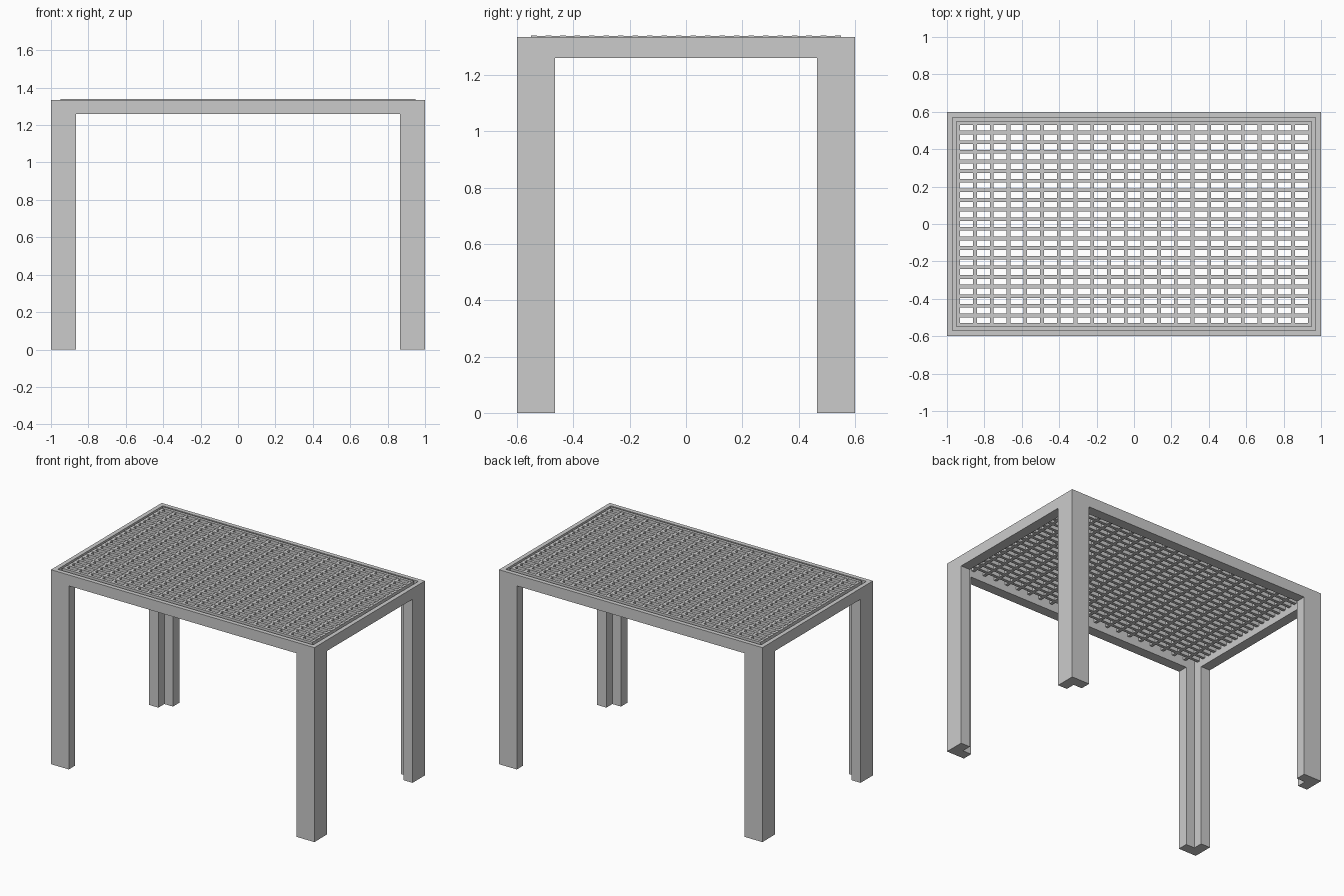
import bpy, bmesh

if "Cube" in bpy.data.objects:
    bpy.data.objects.remove(bpy.data.objects["Cube"])

TOP = 1.335      # frame top
GRID_TOP = 1.34  # slats stand slightly proud of the frame


def box(bm, x0, x1, y0, y1, z0, z1):
    v = [bm.verts.new((x, y, z)) for z in (z0, z1)
         for x, y in ((x0, y0), (x1, y0), (x1, y1), (x0, y1))]
    for f in ((3, 2, 1, 0), (4, 5, 6, 7), (0, 1, 5, 4),
              (1, 2, 6, 5), (2, 3, 7, 6), (3, 0, 4, 7)):
        bm.faces.new([v[i] for i in f])


def finish(bm, name):
    bmesh.ops.recalc_face_normals(bm, faces=bm.faces)
    mesh = bpy.data.meshes.new(name)
    bm.to_mesh(mesh)
    bm.free()
    obj = bpy.data.objects.new(name, mesh)
    bpy.context.collection.objects.link(obj)
    return obj


# Rim: stepped section swept round the rectangle (inset, height)
section = [(0, 1.26), (0, TOP), (0.03, TOP), (0.03, 1.305), (0.07, 1.305), (0.07, 1.26)]
bm = bmesh.new()
rings = [[bm.verts.new((sx * (1 - d), sy * (0.6 - d), z))
          for sx, sy in ((-1, -1), (1, -1), (1, 1), (-1, 1))] for d, z in section]
for i, ring in enumerate(rings):
    nxt = rings[(i + 1) % len(rings)]
    for k in range(4):
        m = (k + 1) % 4
        bm.faces.new((ring[k], ring[m], nxt[m], nxt[k]))
finish(bm, "table_rim")

# Legs: L-shaped angle profile, open towards the inside
W, T = 0.135, 0.07
profile = [(0, 0), (W, 0), (W, T), (T, T), (T, W), (0, W)]
for sx, side in ((-1, "left"), (1, "right")):
    for sy, end in ((-1, "front"), (1, "back")):
        bm = bmesh.new()
        base = bm.faces.new([bm.verts.new((sx * (1 - a), sy * (0.6 - b), 0))
                             for a, b in profile])
        ext = bmesh.ops.extrude_face_region(bm, geom=[base])
        bmesh.ops.translate(bm, vec=(0, 0, 1.26), verts=[
            v for v in ext["geom"] if isinstance(v, bmesh.types.BMVert)])
        finish(bm, f"{end}_{side}_leg")

# Grating: long slats over cross slats, 21 openings each way
N, HX, HY, H = 21, 0.94, 0.54, 0.01
bm = bmesh.new()
for i in range(N + 1):
    y = -HY + 2 * HY * i / N
    box(bm, -HX - H, HX + H, y - H, y + H, 1.305, GRID_TOP)
finish(bm, "long_slats")
bm = bmesh.new()
for i in range(N + 1):
    x = -HX + 2 * HX * i / N
    box(bm, x - H, x + H, -HY - H, HY + H, 1.305, GRID_TOP - 0.002)
finish(bm, "cross_slats")
